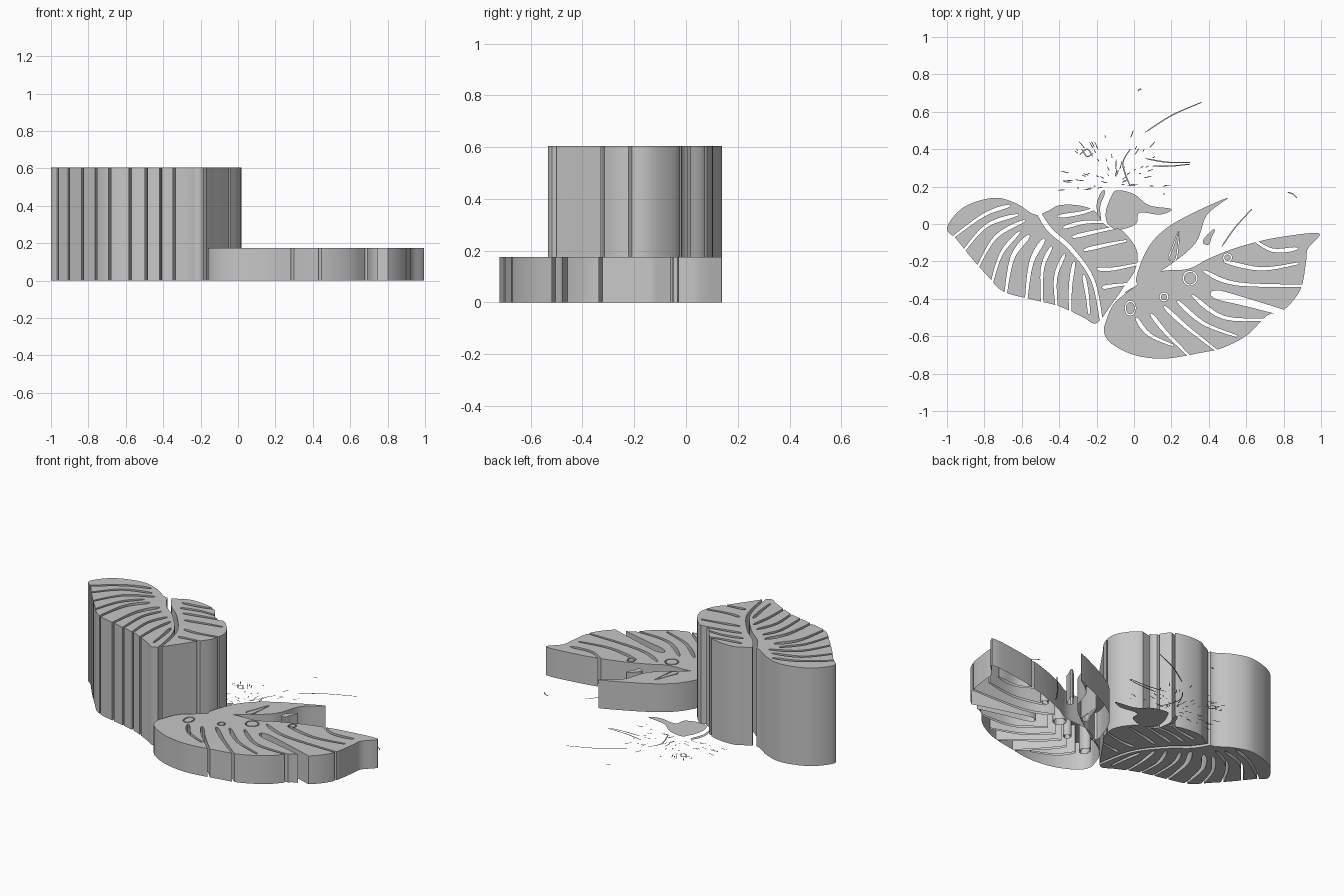
import bpy, bmesh, math, random
from mathutils import Vector

cube = bpy.data.objects.get("Cube")
if cube:
    bpy.data.objects.remove(cube, do_unlink=True)

random.seed(4)
UNIT = 0.01          # outlines are written in hundredths of a unit
TALL, LOW = 0.605, 0.175

grey = bpy.data.materials.new("plain grey")
grey.use_nodes = True
tone = (0.57, 0.57, 0.57, 1)
grey.diffuse_color = tone
grey.node_tree.nodes["Principled BSDF"].inputs["Base Color"].default_value = tone


def spline(points, closed=False, steps=5):
    """Smooth path through the given points."""
    pts = [Vector(p) * UNIT for p in points]
    n = len(pts)
    pick = (lambda i: pts[i % n]) if closed else (lambda i: pts[max(0, min(n - 1, i))])
    path = []
    for i in range(n if closed else n - 1):
        a, b, c, d = (pick(i + k) for k in (-1, 0, 1, 2))
        for s in range(steps):
            t = s / steps
            path.append(0.5 * (2 * b + (c - a) * t + (2 * a - 5 * b + 4 * c - d) * t * t
                               + (3 * b - a - 3 * c + d) * t ** 3))
    return path if closed else path + [pts[-1]]


def ribbon(points, inner, outer, steps=5):
    """Outline of a stroke, rounded at its inner end, tapering to the outer width."""
    path = spline(points, steps=steps)
    left, right = [], []
    last = len(path) - 1
    for i, p in enumerate(path):
        t = i / last
        tangent = (path[min(i + 1, last)] - path[max(i - 1, 0)]).normalized()
        side = Vector((-tangent.y, tangent.x))
        width = (inner + (outer - inner) * t) * math.sqrt(min(1, 0.1 + t * 4)) * UNIT / 2
        left.append(p + side * width)
        right.append(p - side * width)
    return left + right[::-1]


def oval(x, y, rx, ry):
    turns = [math.tau * i / 20 for i in range(20)]
    return [Vector((x + rx * math.cos(a), y + ry * math.sin(a))) * UNIT for a in turns]


def prisms(name, outlines, bottom, top):
    """One object with every outline extruded; flat faces when top equals bottom."""
    bm = bmesh.new()
    for line in outlines:
        face = bm.faces.new([bm.verts.new((p.x, p.y, bottom)) for p in line])
        face.normal_update()
        if face.normal.z < 0:
            face.normal_flip()
        if top > bottom:
            made = bmesh.ops.extrude_face_region(bm, geom=[face])["geom"]
            verts = [v for v in made if isinstance(v, bmesh.types.BMVert)]
            bmesh.ops.translate(bm, verts=verts, vec=(0, 0, top - bottom))
    if top > bottom:
        bmesh.ops.recalc_face_normals(bm, faces=bm.faces)
    mesh = bpy.data.meshes.new(name)
    bm.to_mesh(mesh)
    bm.free()
    mesh.materials.append(grey)
    obj = bpy.data.objects.new(name, mesh)
    bpy.context.collection.objects.link(obj)
    return obj


def leaf(name, outline, cuts, height, open_base=False):
    """Extruded leaf with slits cut right through it."""
    obj = prisms(name, [outline], 0, height)
    if cuts:
        cutter = prisms(name + "_cutter", cuts, -0.1, height + 0.1)
        cutter.hide_render = True
        mod = obj.modifiers.new("slits", "BOOLEAN")
        mod.operation, mod.solver, mod.use_self = "DIFFERENCE", "EXACT", True
        mod.object = cutter
        graph = bpy.context.evaluated_depsgraph_get()
        obj.data = bpy.data.meshes.new_from_object(obj.evaluated_get(graph))
        obj.modifiers.clear()
        bpy.data.objects.remove(cutter, do_unlink=True)
    if open_base:
        bm = bmesh.new()
        bm.from_mesh(obj.data)
        base = [f for f in bm.faces if f.normal.z < -0.9]
        bmesh.ops.delete(bm, geom=base, context="FACES")
        bm.to_mesh(obj.data)
        bm.free()
    bpy.ops.object.select_all(action="DESELECT")
    obj.select_set(True)
    bpy.context.view_layer.objects.active = obj
    bpy.ops.object.shade_smooth_by_angle(angle=math.radians(30))


# Tall split leaf
tall_outline = spline([
    (-100, -2), (-91, 9), (-75, 14), (-63, 11), (-53, 5), (-46, 7), (-40, 10), (-30, 10),
    (-21, 7), (-15, -1), (-7, -3), (0, -11), (2, -18), (0, -26), (-5, -33), (-12, -43),
    (-20, -53), (-27, -50), (-40, -44), (-56, -40), (-70, -36), (-79, -27), (-87, -18),
    (-95, -8)], True)
midrib = [(-55, 14), (-46, -2), (-34, -13), (-22, -30), (-17, -55)]
left_slits = [
    [(-66, 10), (-80, 5), (-98, -8)], [(-62, 5), (-79, -1), (-93, -17)],
    [(-58, 2), (-74, -7), (-85, -26)], [(-61, -4), (-71, -16), (-77, -35)],
    [(-56, -6), (-65, -18), (-69, -40)], [(-48, -8), (-55, -21), (-58, -44)],
    [(-44, -12), (-49, -24), (-49, -46)], [(-37, -16), (-42, -29), (-41, -48)],
    [(-32, -20), (-34, -34), (-34, -52)], [(-27, -27), (-25, -38), (-24, -48)]]
right_slits = [
    [(-41, 4), (-28, 6), (-19, 9)], [(-38, -2), (-26, 1), (-13, 1)],
    [(-33, -7), (-20, -4), (-5, -1)], [(-27, -14), (-14, -11), (-4, -9)],
    [(-20, -24), (-11, -24), (4, -21)], [(-17, -34), (-11, -33), (-3, -32)]]
cuts = [ribbon(midrib, 3, 1.5)]
cuts += [ribbon(s, 3.5 if i in (4, 5) else 2.4, 1.1) for i, s in enumerate(left_slits)]
cuts += [ribbon(s, 2.4, 1) for s in right_slits]
leaf("tall_leaf", tall_outline, cuts, TALL)

# Low split leaf, hollow underneath
low_outline = spline([
    (-15, -52), (-16, -58), (-12, -64), (0, -70), (16, -72), (35, -69), (48, -66), (61, -59),
    (71, -49), (80, -46), (89, -35), (92, -20), (93, -13), (99, -5), (78, -7), (64, -10),
    (51, -14), (39, -19), (29, -24), (16, -25), (8, -28), (-3, -36), (-11, -43)], True)
low_slits = [
    [(1, -50), (8, -59), (21, -65)], [(9, -48), (17, -58), (31, -72)],
    [(16, -44), (28, -55), (46, -69)], [(23, -41), (37, -53), (55, -60)],
    [(31, -38), (48, -50), (74, -51)], [(41, -37), (57, -41), (82, -48)],
    [(37, -25), (55, -32), (95, -33)], [(48, -20), (68, -24), (88, -21)],
    [(88, -13), (74, -14), (62, -7)]]
rings = [(30, -29, 4, 4), (16, -39, 2.4, 2.4), (-2, -45, 3, 4), (50, -18, 2.4, 2.4)]
cuts = [ribbon(s, 6 if i == 5 else 2.6, 3 if i == 5 else 1.1) for i, s in enumerate(low_slits)]
cuts += [oval(*r) for r in rings]
leaf("low_leaf", low_outline, cuts, LOW, True)
for x, y, rx, ry in rings:
    leaf("low_leaf_spot", oval(x, y, rx - 0.7, ry - 0.7), [], LOW, True)

# Low side lobe with a drop-shaped inlay
lobe_outline = spline([(2, -32), (4, -20), (11, -8), (24, 2), (50, 14), (39, 5),
                       (33, -10), (19, -22)], True)
drop = [(20, -20), (22, -13), (24, -4)]
leaf("side_lobe", lobe_outline, [ribbon(drop, 6, 0.8)], LOW, True)
leaf("side_lobe_inlay", ribbon(drop, 4.4, 0.3), [], LOW, True)

# Loose low drop beside the lobe
leaf("loose_drop", ribbon([(38, -11), (40, -7), (43, -3)], 5, 1), [], LOW, True)

# Flat petals and splatter strokes on the ground
petal = spline([(-12, 15), (-9, 18), (0, 16), (8, 10), (20, 8), (14, 5), (3, 6),
                (1, 0), (-8, -3), (-14, 0), (-15, 7)], True)
crescent = ribbon([(-16, 18), (-19, 10), (-18, 2)], 3, 1)
strokes = [ribbon(s, 0.8, 0.5) for s in (
    [(6, 49), (20, 58), (36, 65)], [(6, 35), (18, 33), (30, 33)], [(10, 31), (20, 31), (30, 32)],
    [(82, 17), (85, 16), (87, 14)], [(2, 71), (3, 72), (4, 72)],
    [(-29, 37), (-25, 40), (-22, 36)], [(-28, 40), (-25, 36), (-22, 38)],
    [(-2, 20), (-6, 32), (-2, 40)], [(47, -12), (54, -2), (63, 8)],
    [(-5, -37), (0, -34), (5, -32)])]
for i in range(60):
    angle = random.uniform(-0.2, math.pi + 0.2)
    reach = random.uniform(2, 28)
    size = random.uniform(1, 5)
    ray = Vector((math.cos(angle), math.sin(angle)))
    start = Vector((-10, 21)) + ray * reach
    strokes.append(ribbon([start, start + ray * size / 2, start + ray * size], 0.6, 0.3, 2))
prisms("ground_petals", [petal, crescent], 0, 0)
prisms("ground_splatter", strokes, 0, 0)
